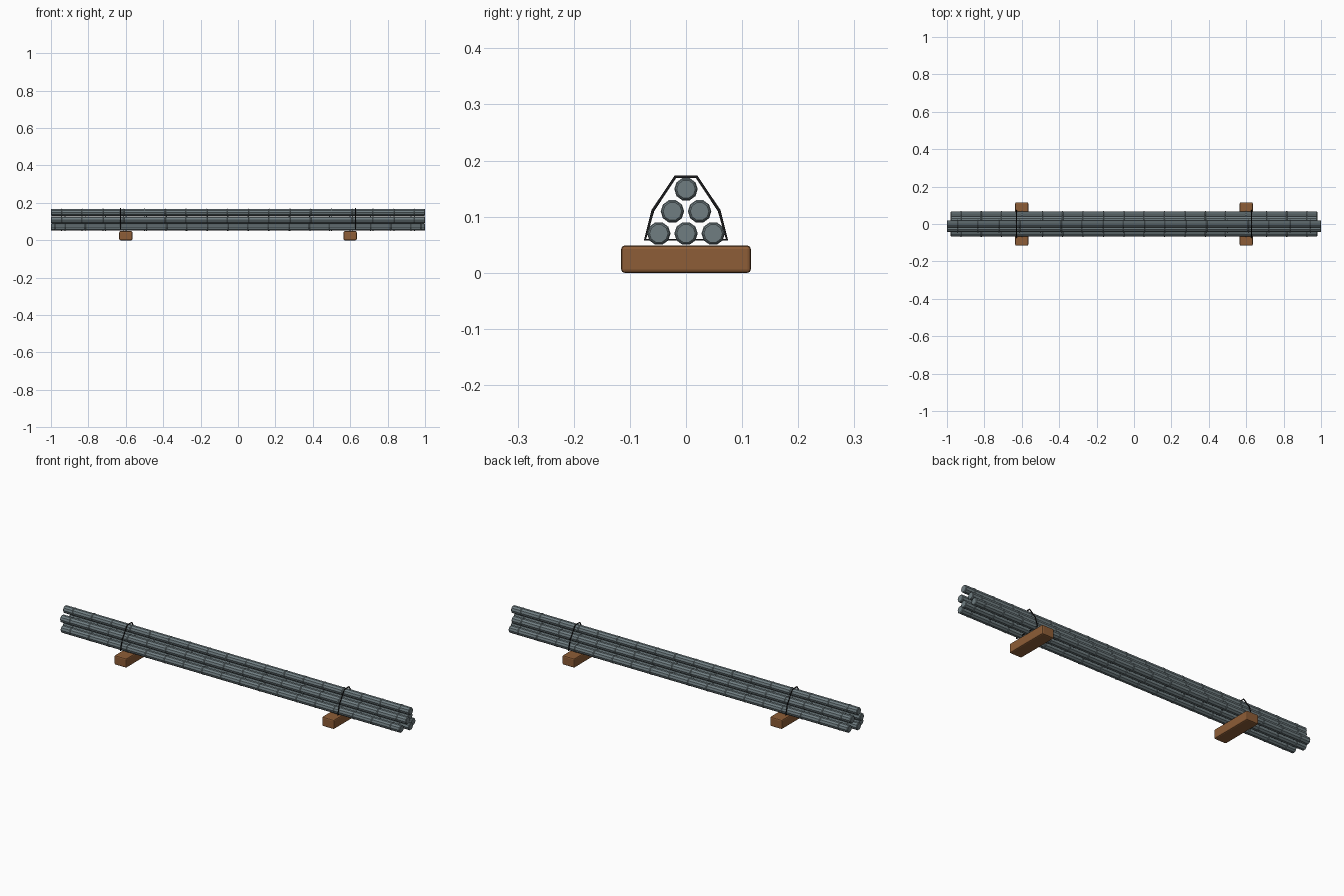
import bpy, bmesh, math

if "Cube" in bpy.data.objects:
    bpy.data.objects.remove(bpy.data.objects["Cube"])


def material(name, rgb):
    m = bpy.data.materials.new(name)
    m.diffuse_color = (*rgb, 1)
    m.use_nodes = True
    m.node_tree.nodes["Principled BSDF"].inputs["Base Color"].default_value = m.diffuse_color
    return m


steel = material("steel_grey", (0.16, 0.205, 0.22))
wood = material("brown_wood", (0.27, 0.11, 0.038))
wire = material("black_wire", (0.01, 0.01, 0.011))


def add_object(name, data, mat):
    data.materials.append(mat)
    ob = bpy.data.objects.new(name, data)
    bpy.context.collection.objects.link(ob)
    return ob


# Ribbed bar: a lathed profile along x with evenly spaced raised rings
def ribbed_bar(name, half, y, z, r=0.0195, rib=0.0209, ribs=18, sides=10):
    profile = [(-half, r - 0.003), (-half + 0.003, r)]
    step = 2 * half / ribs
    for i in range(ribs):
        x = -half + step * (i + 0.5)
        profile += [(x - 0.003, r), (x - 0.0015, rib), (x + 0.0015, rib), (x + 0.003, r)]
    profile += [(half - 0.003, r), (half, r - 0.003)]
    bm = bmesh.new()
    rings = []
    for x, rad in profile:
        rings.append([bm.verts.new((x, y + rad * math.cos(math.tau * k / sides),
                                    z + rad * math.sin(math.tau * k / sides)))
                      for k in range(sides)])
    for a, b in zip(rings, rings[1:]):
        for k in range(sides):
            n = (k + 1) % sides
            bm.faces.new((a[k], a[n], b[n], b[k]))
    bm.faces.new(rings[0])
    bm.faces.new(rings[-1])
    bmesh.ops.recalc_face_normals(bm, faces=bm.faces)
    me = bpy.data.meshes.new(name)
    bm.to_mesh(me)
    bm.free()
    add_object(name, me, steel)


# Pyramid stack of six bars, alternating short and long
count = 0
for row in range(3):
    n = 3 - row
    for i in range(n):
        half = 1.0 if count % 2 else 0.98
        ribbed_bar(f"steel_bar_{count + 1}", half,
                   (i - (n - 1) / 2) * 0.0485, 0.07 + row * 0.0395)
        count += 1

for side, label in ((-1, "left"), (1, "right")):
    # Wooden bearer under the stack
    bm = bmesh.new()
    bmesh.ops.create_cube(bm, size=1)
    for v in bm.verts:
        v.co = (v.co.x * 0.07 + side * 0.6, v.co.y * 0.231, (v.co.z + 0.5) * 0.0485)
    bmesh.ops.bevel(bm, geom=bm.edges[:], offset=0.006, segments=2,
                    profile=0.5, affect='EDGES')
    me = bpy.data.meshes.new(f"{label}_bearer")
    bm.to_mesh(me)
    bm.free()
    add_object(f"{label}_bearer", me, wood)

    # Tie wire looped round the bars
    half_loop = [(0.019, 0.171), (0.059, 0.111), (0.073, 0.059)]
    loop = half_loop + [(-y, z) for y, z in reversed(half_loop)]
    cu = bpy.data.curves.new(f"{label}_tie_wire", 'CURVE')
    cu.dimensions = '3D'
    cu.bevel_depth = 0.003
    cu.bevel_resolution = 1
    sp = cu.splines.new('POLY')
    sp.points.add(len(loop) - 1)
    for p, (y, z) in zip(sp.points, loop):
        p.co = (side * 0.628, y, z, 1)
    sp.use_cyclic_u = True
    add_object(f"{label}_tie_wire", cu, wire)
